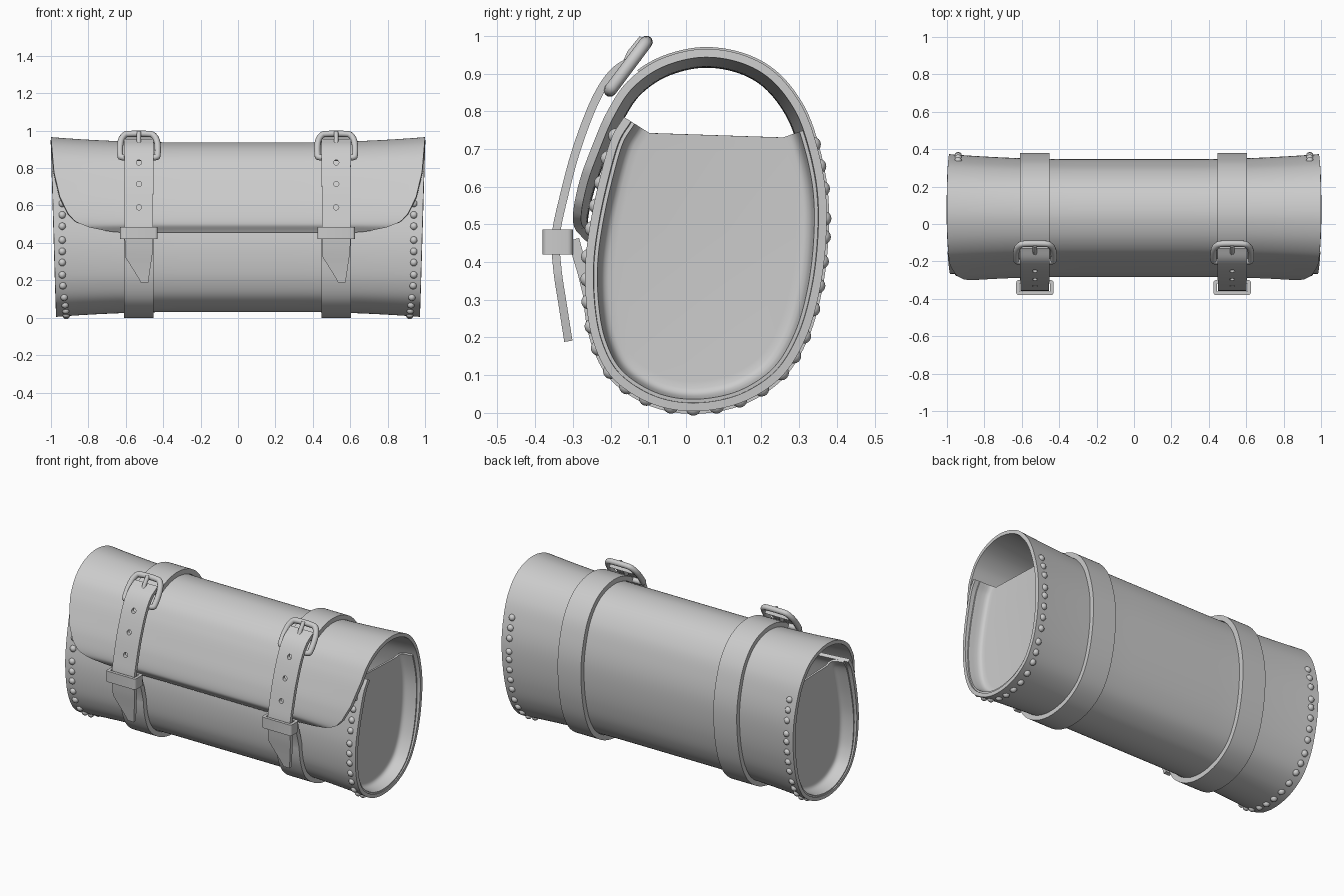
import bpy, bmesh, math
from mathutils import Vector, Matrix

if "Cube" in bpy.data.objects:
    bpy.data.objects.remove(bpy.data.objects["Cube"])

leather = bpy.data.materials.new("grey leather")
leather.diffuse_color = (0.6, 0.6, 0.6, 1)
leather.use_nodes = True
leather.node_tree.nodes["Principled BSDF"].inputs["Base Color"].default_value = leather.diffuse_color


def spline(pts, n=8, closed=False):
    """Catmull-Rom curve through 2D points."""
    p = [Vector(q) for q in pts]
    p = [p[-1]] + p + [p[0], p[1]] if closed else [2 * p[0] - p[1]] + p + [2 * p[-1] - p[-2]]
    out = []
    for a, b, c, d in zip(p, p[1:], p[2:], p[3:]):
        for k in range(n):
            t = k / n
            out.append(0.5 * (2 * b + (c - a) * t + (2 * a - 5 * b + 4 * c - d) * t * t
                              + (3 * b - a - 3 * c + d) * t ** 3))
    if not closed:
        out.append(p[-2].copy())
    return out


def normals(path):
    out = []
    for i in range(len(path)):
        t = (path[min(i + 1, len(path) - 1)] - path[max(i - 1, 0)]).normalized()
        out.append(Vector((-t.y, t.x)))
    return out


def add(name, verts, faces, recalc=True):
    me = bpy.data.meshes.new(name)
    me.from_pydata(verts, [], faces)
    if recalc:
        bm = bmesh.new()
        bm.from_mesh(me)
        bmesh.ops.recalc_face_normals(bm, faces=bm.faces)
        bm.to_mesh(me)
        bm.free()
    ob = bpy.data.objects.new(name, me)
    bpy.context.collection.objects.link(ob)
    return ob


def finish(ob, angle=40):
    """Apply modifiers, shade and colour."""
    bpy.ops.object.select_all(action='DESELECT')
    ob.select_set(True)
    bpy.context.view_layer.objects.active = ob
    for m in list(ob.modifiers):
        bpy.ops.object.modifier_apply(modifier=m.name)
    bpy.ops.object.shade_smooth_by_angle(angle=math.radians(angle))
    ob.data.materials.clear()
    ob.data.materials.append(leather)


def solidify(ob, t):
    m = ob.modifiers.new("thick", 'SOLIDIFY')
    m.thickness = t
    m.offset = -1


def ribbon(name, path, left, right, t):
    """Flat band following a (y, z) path; left/right give edge x per point."""
    verts, faces = [], []
    for p, n in zip(path, normals(path)):
        a, b = p + n * t / 2, p - n * t / 2
        l, r = left(p.y), right(p.y)
        verts += [(l, *a), (r, *a), (r, *b), (l, *b)]
    for i in range(len(path) - 1):
        for k in range(4):
            q = (k + 1) % 4
            faces.append((4 * i + k, 4 * i + q, 4 * i + 4 + q, 4 * i + 4 + k))
    e = 4 * len(path) - 4
    faces += [(0, 1, 2, 3), (e, e + 1, e + 2, e + 3)]
    return add(name, verts, faces)


def tube(name, pts, r, closed):
    cu = bpy.data.curves.new(name, 'CURVE')
    cu.dimensions = '3D'
    cu.bevel_depth = r
    cu.bevel_resolution = 3
    cu.use_fill_caps = True
    s = cu.splines.new('POLY')
    s.points.add(len(pts) - 1)
    for q, p in zip(s.points, pts):
        q.co = (*p, 1)
    s.use_cyclic_u = closed
    ob = bpy.data.objects.new(name, cu)
    bpy.context.collection.objects.link(ob)
    bpy.ops.object.select_all(action='DESELECT')
    ob.select_set(True)
    bpy.context.view_layer.objects.active = ob
    bpy.ops.object.convert(target='MESH')
    finish(bpy.context.object, 60)


def lookup(table, v):
    for (a, wa), (b, wb) in zip(table, table[1:]):
        if v <= b:
            return wa + (wb - wa) * max(0, (v - a) / (b - a))
    return table[-1][1]


# Wrapped profile (y, z): flap tip, top, back, bottom, front panel
prof = spline([(-.283, .443), (-.31, .50), (-.292, .6), (-.255, .7), (-.21, .8), (-.155, .88), (-.07, .938),
               (.04, .965), (.15, .95), (.24, .9), (.31, .81), (.35, .7), (.372, .58), (.372, .45),
               (.355, .32), (.32, .2), (.26, .1), (.17, .035), (.07, .006), (-.03, .006), (-.12, .035),
               (-.2, .095), (-.245, .18), (-.265, .28), (-.268, .4), (-.252, .52), (-.225, .64),
               (-.198, .73), (-.165, .785)])
nrm = normals(prof)
top = 7 * 8
flap_w = [(.443, .6), (.452, .7), (.475, .79), (.515, .87), (.56, .91), (.65, .953), (.78, .984), (.965, 1)]


def sag(x):
    t = max(0, (abs(x) - .3) / .7)
    return .028 * (1 - t * t)


# Main leather wrap, waisted towards the middle
verts, faces, COLS = [], [], 60
for i, (p, n) in enumerate(zip(prof, nrm)):
    w = lookup(flap_w, p.y) if i < top else .972 + .029 * p.y
    for j in range(COLS + 1):
        x = w * (2 * j / COLS - 1)
        verts.append((x, *(p - n * sag(x))))
C = COLS + 1
for i in range(len(prof) - 1):
    for j in range(COLS):
        faces.append((i * C + j, i * C + j + 1, (i + 1) * C + j + 1, (i + 1) * C + j))
body = add("leather_wrap", verts, faces, recalc=False)
solidify(body, .022)
finish(body)

# Recessed end panels with a flange against the wrap
first = next(i for i in range(top, len(prof)) if prof[i].y < .77)
U = list(range(first, len(prof)))
rows = [(.022, .968), (.026, .94), (.03, .915), (.036, .9), (.046, .888), (.06, .882), (.08, .88)]
for side, label in ((-1, "left"), (1, "right")):
    verts, faces, N = [], [], len(U)
    for off, x in rows:
        verts += [(side * x, *(prof[i] - nrm[i] * off)) for i in U]
    for r in range(len(rows) - 1):
        for k in range(N - 1):
            faces.append((r * N + k, r * N + k + 1, (r + 1) * N + k + 1, (r + 1) * N + k))
    faces.append(tuple(range((len(rows) - 1) * N, len(rows) * N)))
    cap = add(label + "_end_panel", verts, faces)
    solidify(cap, .012)
    finish(cap)

# Rivets along both ends
bm = bmesh.new()
dist = .03
for i in U[1:]:
    dist += (prof[i] - prof[i - 1]).length
    if dist >= .065:
        dist -= .065
        for s in (-1, 1):
            x = s * (.918 + .022 * min(1, prof[i].y / .2))
            c = prof[i] - nrm[i] * (sag(x) + .004)
            bmesh.ops.create_uvsphere(bm, u_segments=12, v_segments=8, radius=.02,
                                      matrix=Matrix.Translation((x, *c)))
me = bpy.data.meshes.new("rivets")
bm.to_mesh(me)
bm.free()
rivets = bpy.data.objects.new("rivets", me)
bpy.context.collection.objects.link(rivets)
finish(rivets, 60)

# Straps with buckles
ring = [prof[i] - nrm[i] * .01 for i in range(len(prof))
        if (i > 5 * 8 + 2 and i < top) or (i >= top and (prof[i].x > 0 or prof[i].y < .32))]
ring += [Vector((-.272, .37)), Vector((-.287, .42)), Vector((-.298, .46))]
tongue_path = spline([(-.125, .945), (-.19, .905), (-.24, .83), (-.29, .7), (-.325, .57), (-.345, .47),
                      (-.341, .38), (-.326, .28), (-.312, .19)])
hole_spots = [(-.24, .83), (-.286, .715), (-.32, .59)]
frame = spline([(-.085, -.08), (0, -.082), (.085, -.08), (.1, -.06), (.098, .02), (.08, .065), (.05, .077),
                (-.05, .077), (-.08, .065), (-.098, .02), (-.1, -.06)], 5, True)

for cx, label in ((-.53, "left"), (.525, "right")):
    strap = ribbon(label + "_strap", ring, lambda z: cx - .079, lambda z: cx + .079, .03)
    finish(strap)
    # pointed tongue with punched holes
    tongue = ribbon(label + "_strap_tongue", tongue_path,
                    lambda z: cx + lookup([(.19, .01), (.21, 0), (.33, -.075), (1, -.079)], z),
                    lambda z: cx + lookup([(.19, .05), (.36, .075), (1, .079)], z), .022)
    bm = bmesh.new()
    for y, z in hole_spots:
        bmesh.ops.create_cone(bm, cap_ends=True, segments=16, radius1=.014, radius2=.014, depth=.1,
                              matrix=Matrix.Translation((cx, y, z)) @ Matrix.Rotation(math.pi / 2, 4, 'X'))
    me = bpy.data.meshes.new("hole_cutter")
    bm.to_mesh(me)
    bm.free()
    cutter = bpy.data.objects.new("hole_cutter", me)
    cutter.hide_render = True
    bpy.context.collection.objects.link(cutter)
    m = tongue.modifiers.new("holes", 'BOOLEAN')
    m.operation = 'DIFFERENCE'
    m.object = cutter
    finish(tongue)
    bpy.data.objects.remove(cutter)
    # buckle frame and prong in a tilted plane
    place = lambda a, b, h=0: Vector((cx + a, -.152 + .6 * b - .8 * h, .921 + .8 * b + .6 * h))
    tube(label + "_buckle", [place(q.x, q.y) for q in frame], .017, True)
    tube(label + "_buckle_prong", [place(0, .08, .012), place(0, .03, .014), place(0, -.035, 0)], .012, False)
    # keeper loop
    bm = bmesh.new()
    bmesh.ops.create_cube(bm, size=1, matrix=Matrix.Translation((cx, -.34, .453))
                          @ Matrix.Diagonal((.2, .08, .066, 1)))
    bmesh.ops.delete(bm, geom=[f for f in bm.faces if abs(f.normal.z) > .5], context='FACES_ONLY')
    upright = [e for e in bm.edges if abs(e.verts[0].co.z - e.verts[1].co.z) > .01]
    bmesh.ops.bevel(bm, geom=upright, offset=.014, segments=4, affect='EDGES', profile=.5)
    me = bpy.data.meshes.new(label + "_keeper_loop")
    bm.to_mesh(me)
    bm.free()
    keeper = bpy.data.objects.new(label + "_keeper_loop", me)
    bpy.context.collection.objects.link(keeper)
    solidify(keeper, .018)
    finish(keeper)
